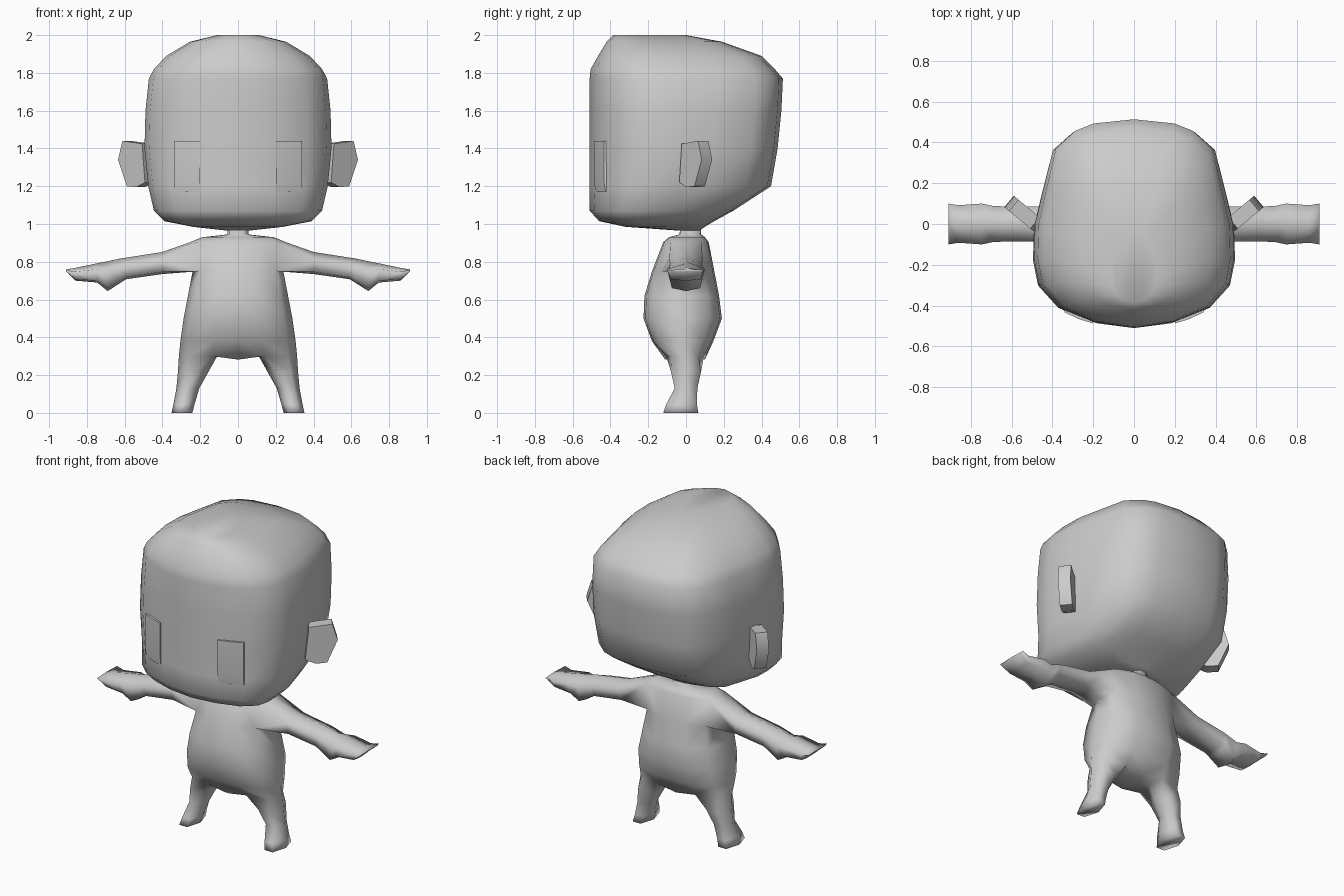
import bpy, bmesh, math

if "Cube" in bpy.data.objects:
    bpy.data.objects.remove(bpy.data.objects["Cube"])

grey = bpy.data.materials.new("plain grey")
grey.diffuse_color = (0.6, 0.6, 0.6, 1)
grey.use_nodes = True
grey.node_tree.nodes["Principled BSDF"].inputs["Base Color"].default_value = grey.diffuse_color


def finish(bm, name, angle=180):
    """Mirror the half mesh across x, weld the seam and make a smooth object."""
    dup = bmesh.ops.duplicate(bm, geom=bm.verts[:] + bm.edges[:] + bm.faces[:])["geom"]
    bmesh.ops.scale(bm, vec=(-1, 1, 1), verts=[g for g in dup if isinstance(g, bmesh.types.BMVert)])
    bmesh.ops.remove_doubles(bm, verts=bm.verts[:], dist=0.0005)
    bmesh.ops.recalc_face_normals(bm, faces=bm.faces[:])
    mesh = bpy.data.meshes.new(name)
    bm.to_mesh(mesh)
    bm.free()
    mesh.materials.append(grey)
    ob = bpy.data.objects.new(name, mesh)
    bpy.context.collection.objects.link(ob)
    bpy.ops.object.select_all(action='DESELECT')
    bpy.context.view_layer.objects.active = ob
    ob.select_set(True)
    if angle >= 180:
        bpy.ops.object.shade_smooth()
    else:
        bpy.ops.object.shade_smooth_by_angle(angle=math.radians(angle))
    return ob


def ring(bm, pts):
    return [bm.verts.new(p) for p in pts]


def bridge(bm, a, b, closed=False, skip=()):
    n = len(a)
    for i in range(n if closed else n - 1):
        if i not in skip:
            j = (i + 1) % n
            bm.faces.new((a[i], a[j], b[j], b[i]))


def section(outline, z, w, yf, yb):
    """Half outline scaled to half width w and the span from yf to yb."""
    return [(x * w, (yf + yb) / 2 + y * (yb - yf) / 2, z) for x, y in outline]


# Head: stacked half sections of a rounded square
outline = [(0, -1), (.4, -.94), (.75, -.8), (.95, -.58), (1, -.33), (.99, 0),
           (.91, .33), (.81, .72), (.61, .89), (.42, .96), (0, 1)]
levels = [(.965, .06, -.04, .07), (.985, .24, -.32, .10), (1.015, .39, -.46, .15),
          (1.07, .445, -.51, .25), (1.2, .475, -.51, .45), (1.4, .495, -.51, .485),
          (1.6, .49, -.51, .505), (1.77, .472, -.51, .513), (1.82, .445, -.505, .47),
          (1.89, .38, -.465, .40), (1.965, .255, -.42, .19), (2.0, .11, -.385, .0)]
bm = bmesh.new()
rows = [ring(bm, section(outline, *lv)) for lv in levels]
for a, b in zip(rows, rows[1:]):
    bridge(bm, a, b)
bm.faces.new(rows[0])
bm.faces.new(rows[-1])
finish(bm, "head")

# Body: torso sections, with openings that continue into arms and legs
outline = [(0, -1), (.42, -.95), (.85, -.68), (1, 0), (.85, .68), (.42, .95), (0, 1)]
levels = [(.98, .055, -.03, .08), (.945, .055, -.035, .08), (.93, .19, -.09, .10),
          (.905, .25, -.12, .12), (.75, .24, -.18, .15), (.62, .265, -.22, .175),
          (.5, .288, -.225, .19), (.38, .305, -.18, .145), (.3, .313, -.11, .10)]
bm = bmesh.new()
rows = [ring(bm, section(outline, *lv)) for lv in levels]
for i, (a, b) in enumerate(zip(rows, rows[1:])):
    bridge(bm, a, b, skip=(2, 3) if i == 3 else ())
bm.faces.new(rows[0])

# Crotch strip
hip = rows[-1]
hip[0].co.z = hip[6].co.z = .282
mid = bm.verts.new((0, 0, .282))
inner = bm.verts.new((.11, 0, .30))
bm.faces.new((hip[0], hip[1], inner, mid))
bm.faces.new((mid, inner, hip[5], hip[6]))

# Leg and foot: (z, inner x, outer x, front y, back y)
last = hip[1:6] + [inner]
for z, x0, x1, yf, yb in [(.22, .155, .318, -.08, .08), (.13, .205, .326, -.06, .06),
                          (.045, .23, .342, -.105, .058), (0, .242, .352, -.12, .065)]:
    pts = []
    for deg in (-120, -60, 0, 60, 120, 180):
        c, s = math.cos(math.radians(deg)), math.sin(math.radians(deg)) / .866
        pts.append(((x0 + x1) / 2 + c * (x1 - x0) / 2, (yf + yb) / 2 + s * (yb - yf) / 2, z))
    new = ring(bm, pts)
    bridge(bm, last, new, True)
    last = new
bm.faces.new(last)

# Arm and mitten hand with thumb: (x, bottom z, top z, half depth)
last = [rows[3][2], rows[3][3], rows[3][4], rows[4][4], rows[4][3], rows[4][2]]
for x, z0, z1, w in [(.40, .735, .852, .088), (.59, .708, .822, .085), (.62, .69, .818, .086),
                     (.69, .645, .803, .088), (.745, .69, .792, .1), (.86, .70, .768, .092),
                     (.91, .748, .76, .1)]:
    h = z1 - z0
    new = ring(bm, [(x, -w, z0 + .7 * h), (x, 0, z1), (x, w, z0 + .7 * h),
                    (x, .85 * w, z0 + .1 * h), (x, 0, z0), (x, -.85 * w, z0 + .1 * h)])
    bridge(bm, last, new, True)
    last = new
bm.faces.new(last)
finish(bm, "body")

# Ears: slabs angled backwards
bm = bmesh.new()
sides = []
for t in (-.036, .036):
    sides.append(ring(bm, [(.485 + .77 * u - .64 * t, .005 + .64 * u + .77 * t, z) for u, z in
                           [(-.02, 1.22), (0, 1.425), (.135, 1.44), (.165, 1.34), (.105, 1.2), (.04, 1.195)]]))
    bm.faces.new(sides[-1])
bridge(bm, *sides, closed=True)
finish(bm, "ears", 50)

# Eyes: tall plates bent around the face
bm = bmesh.new()
cols = []
for x, y in [(.20, -.487), (.27, -.466), (.34, -.433)]:
    cols.append(ring(bm, [(x, y, 1.44), (x, y, 1.22), (x, y + .008, 1.17),
                          (x, y + .035, 1.17), (x, y + .035, 1.44)]))
for a, b in zip(cols, cols[1:]):
    bridge(bm, a, b, True)
bm.faces.new(cols[0])
bm.faces.new(cols[-1])
finish(bm, "eyes", 50)
